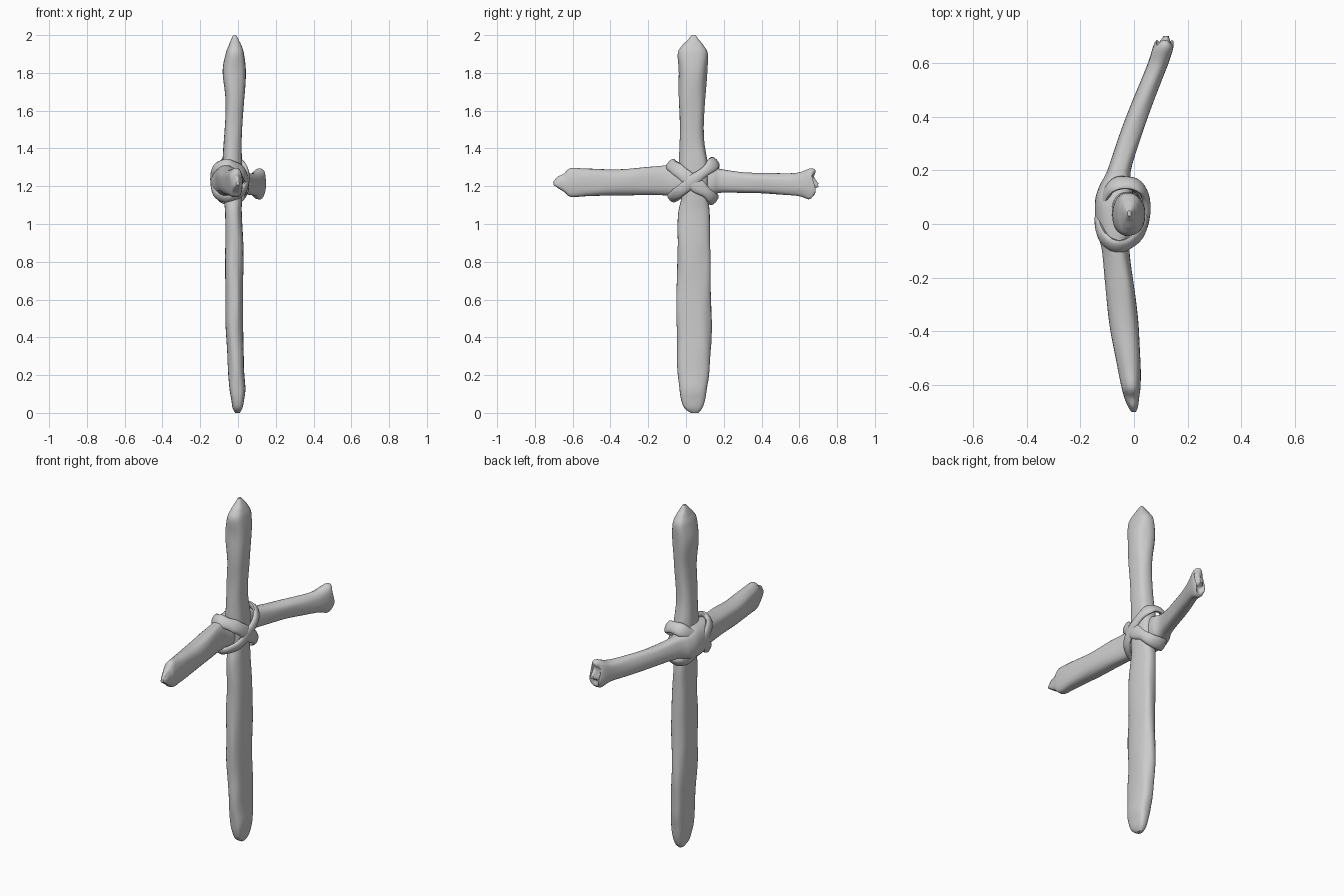
import bpy, bmesh, math
from mathutils import Vector, noise


def spline(p0, p1, p2, p3, t):
    # Catmull-Rom blend of equal-length tuples
    return [0.5 * (2*b + (c-a)*t + (2*a-5*b+4*c-d)*t*t + (3*b-a-3*c+d)*t**3)
            for a, b, c, d in zip(p0, p1, p2, p3)]


def resample(pts, n, closed=False):
    out, k = [], len(pts)
    get = (lambda i: pts[i % k]) if closed else (lambda i: pts[max(0, min(k-1, i))])
    for i in range(k if closed else k - 1):
        out += [spline(get(i-1), get(i), get(i+1), get(i+2), j / n) for j in range(n)]
    return out if closed else out + [list(pts[-1])]


def skin(name, rings, closed=False):
    bm = bmesh.new()
    vs = [[bm.verts.new(p) for p in r] for r in rings]
    n = len(rings[0])
    for i in range(len(vs) if closed else len(vs) - 1):
        a, b = vs[i], vs[(i + 1) % len(vs)]
        for j in range(n):
            k = (j + 1) % n
            bm.faces.new((a[j], a[k], b[k], b[j]))
    if not closed:
        bm.faces.new(vs[0])
        bm.faces.new(vs[-1])
    bmesh.ops.recalc_face_normals(bm, faces=bm.faces)
    me = bpy.data.meshes.new(name)
    bm.to_mesh(me)
    bm.free()
    ob = bpy.data.objects.new(name, me)
    bpy.context.collection.objects.link(ob)
    bpy.ops.object.select_all(action='DESELECT')
    bpy.context.view_layer.objects.active = ob
    ob.select_set(True)
    bpy.ops.object.shade_smooth_by_angle(angle=math.radians(50))
    return ob


def limb(name, sections, place, sides=28, jag=0.0):
    # sections: position along the axis, then min/max of both cross axes
    rings = []
    for t, a0, a1, b0, b1 in resample(sections, 6):
        ring = []
        for j in range(sides):
            ang = 2 * math.pi * j / sides
            c, s = math.cos(ang), math.sin(ang)
            u = math.copysign(abs(c) ** 0.8, c)
            v = math.copysign(abs(s) ** 0.8, s)
            # hewn-wood unevenness, stretched along the grain
            q = Vector((c * 1.3, s * 1.3, t * 5))
            f = 1 + 0.09 * noise.noise(q) - 0.02
            end = max(0, (abs(t) - 0.62) / 0.06) if jag else 0
            tt = t + math.copysign(jag, t) * min(end, 1) * math.cos(3 * ang + 1.5) * min(1, (b1-b0) / 0.1)
            ring.append(place(tt, (a0+a1)/2 + u*f*(a1-a0)/2, (b0+b1)/2 + v*f*(b1-b0)/2))
        rings.append(ring)
    return skin(name, rings)


# Upright post
post = [
    (0.00, -0.015, 0.01, 0.025, 0.065), (0.025, -0.028, 0.025, -0.01, 0.085),
    (0.07, -0.035, 0.035, -0.03, 0.10), (0.13, -0.045, 0.042, -0.04, 0.11),
    (0.25, -0.055, 0.032, -0.047, 0.13), (0.50, -0.066, 0.028, -0.05, 0.135),
    (0.85, -0.07, 0.028, -0.05, 0.13), (1.05, -0.07, 0.022, -0.042, 0.125),
    (1.15, -0.075, 0.025, -0.025, 0.115), (1.30, -0.085, 0.025, -0.035, 0.12),
    (1.45, -0.075, 0.02, -0.035, 0.10), (1.65, -0.068, 0.033, -0.037, 0.10),
    (1.80, -0.083, 0.04, -0.042, 0.112), (1.90, -0.066, 0.033, -0.045, 0.118),
    (1.945, -0.05, 0.02, -0.02, 0.095), (1.975, -0.038, 0.005, 0.01, 0.07),
    (2.00, -0.025, -0.01, 0.03, 0.05)]
limb("upright_post", post, lambda t, a, b: (a, b, t))

# Bent crossbar running behind the post, with broken ends
bar = [
    (-0.70, -0.01, 0.008, 1.205, 1.225), (-0.675, -0.025, 0.016, 1.185, 1.25),
    (-0.645, -0.038, 0.02, 1.165, 1.265), (-0.61, -0.048, 0.025, 1.14, 1.295),
    (-0.53, -0.065, 0.027, 1.145, 1.29), (-0.40, -0.088, 0.02, 1.15, 1.29),
    (-0.25, -0.105, 0.006, 1.153, 1.30), (-0.10, -0.12, -0.015, 1.15, 1.31),
    (-0.02, -0.14, 0.0, 1.14, 1.315), (0.08, -0.145, 0.0, 1.14, 1.315),
    (0.14, -0.13, 0.0, 1.15, 1.30), (0.20, -0.10, -0.01, 1.165, 1.29),
    (0.35, -0.05, 0.035, 1.163, 1.272), (0.52, 0.02, 0.098, 1.155, 1.268),
    (0.60, 0.05, 0.13, 1.148, 1.275), (0.655, 0.068, 0.148, 1.13, 1.297),
    (0.677, 0.08, 0.148, 1.145, 1.285), (0.672, 0.09, 0.14, 1.175, 1.25),
    (0.70, 0.11, 0.13, 1.195, 1.215)]
limb("crossbar", bar, lambda t, a, b: (a, t, b), jag=0.01)

# Crossed lashings around the joint
MID = Vector((-0.045, 0.03, 1.225))


def lashing(name, pts, width, thick, sides=14):
    path = [Vector(p) for p in resample(pts, 9, True)]
    rings, n = [], len(path)
    for i, p in enumerate(path):
        tan = (path[(i+1) % n] - path[i-1]).normalized()
        out = p - MID
        out = (out - tan * out.dot(tan)).normalized()
        side = tan.cross(out)
        w = width * (1 + 0.35 * noise.noise(p * 14))
        rings.append([p + side * w * math.cos(2*math.pi*j/sides)
                      + out * thick * math.sin(2*math.pi*j/sides) for j in range(sides)])
    return skin(name, rings, True)


loop = [(0.043, 0.035, 1.222), (0.034, 0.11, 1.165), (-0.01, 0.145, 1.13),
        (-0.085, 0.135, 1.14), (-0.13, 0.04, 1.22), (-0.118, -0.045, 1.295),
        (-0.055, -0.085, 1.315), (0.018, -0.04, 1.283)]
lashing("lashing_falling", loop, 0.034, 0.015)
lashing("lashing_rising", [(x + 0.003, y + 0.006, 2.455 - z) for x, y, z in loop], 0.03, 0.015)
